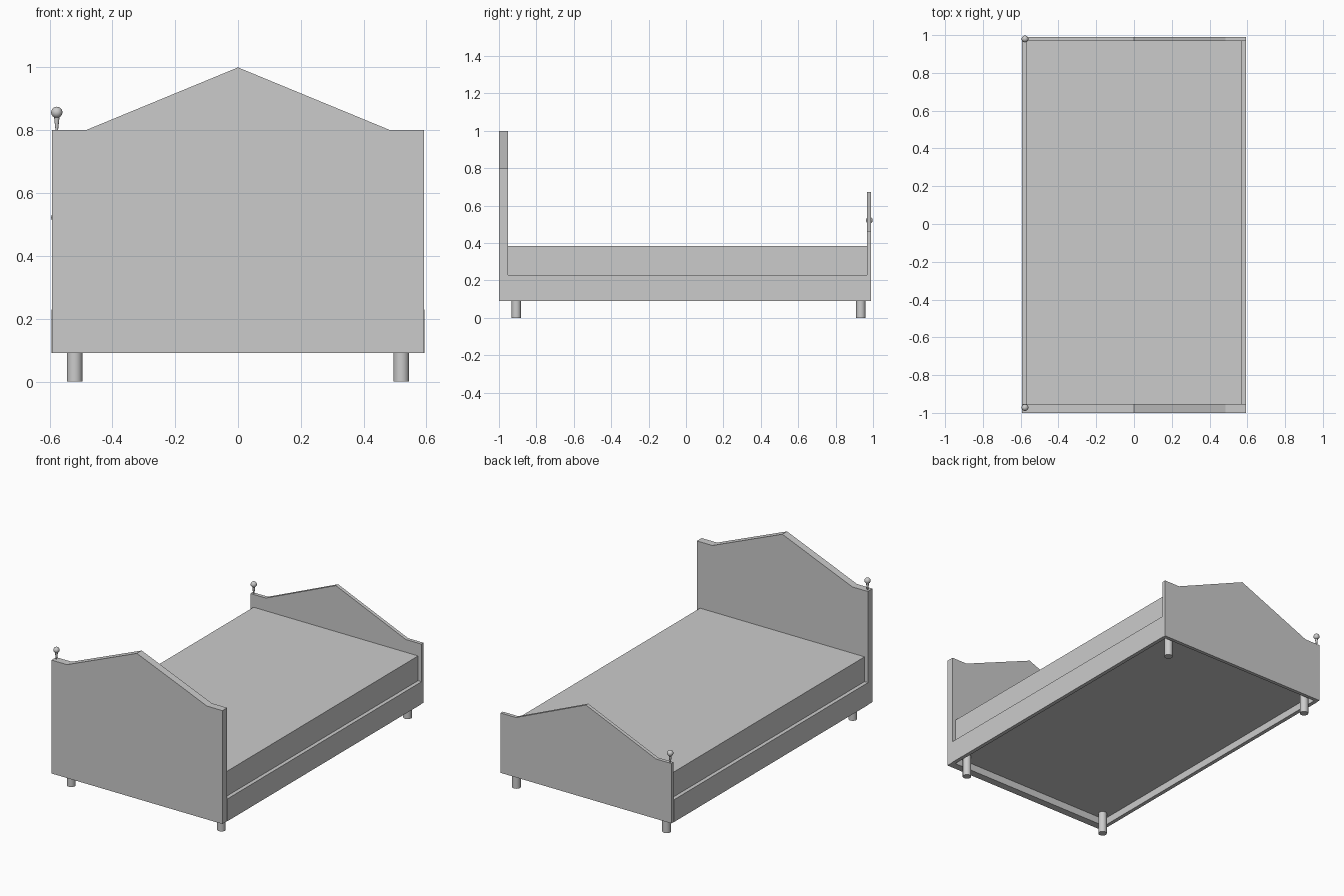
import bpy, math

if "Cube" in bpy.data.objects:
    bpy.data.objects.remove(bpy.data.objects["Cube"])

def box(name, x0, x1, y0, y1, z0, z1):
    bpy.ops.mesh.primitive_cube_add(size=1, location=((x0+x1)/2, (y0+y1)/2, (z0+z1)/2))
    o = bpy.context.object
    o.name = name
    o.scale = (x1-x0, y1-y0, z1-z0)
    bpy.ops.object.transform_apply(location=False, rotation=False, scale=True)
    return o

def cone(name, x, y, z0, z1, r0, r1, n=16):
    bpy.ops.mesh.primitive_cone_add(vertices=n, radius1=r0, radius2=r1, depth=z1-z0,
                                    location=(x, y, (z0+z1)/2))
    o = bpy.context.object
    o.name = name
    bpy.ops.object.shade_smooth_by_angle(angle=math.radians(40))
    return o

def end_board(name, y0, y1, top, peak):
    # flat panel with a triangular gable standing on it
    box(name, -0.592, 0.592, y0, y1, 0.09, top)
    p = [(-0.485, top), (0.485, top), (0, peak)]
    verts = [(x, y, z) for y in (y0, y1) for x, z in p]
    faces = [(0, 1, 2), (5, 4, 3), (0, 3, 4, 1), (1, 4, 5, 2), (2, 5, 3, 0)]
    me = bpy.data.meshes.new(name + "_gable")
    me.from_pydata(verts, [], faces)
    bpy.context.collection.objects.link(bpy.data.objects.new(name + "_gable", me))

def finial(name, y, z):
    # small ball on a tapered stem, left side only
    cone(name + "_stem", -0.577, y, z, z + 0.045, 0.004, 0.009)
    bpy.ops.mesh.primitive_uv_sphere_add(segments=24, ring_count=12, radius=0.018,
                                         location=(-0.577, y, z + 0.057))
    bpy.context.object.name = name + "_ball"
    bpy.ops.object.shade_smooth()

# head and foot boards
end_board("headboard", -1.0, -0.953, 0.80, 1.0)
end_board("footboard", 0.968, 0.99, 0.465, 0.673)
finial("head_finial", -0.972, 0.80)
finial("foot_finial", 0.98, 0.465)

# side rails
for s, side in ((-1, "left"), (1, "right")):
    xs = sorted((s*0.57, s*0.594))
    box(side + "_rail", xs[0], xs[1], -0.953, 0.968, 0.09, 0.23)
# mattress
box("mattress", -0.57, 0.57, -0.953, 0.968, 0.135, 0.385)

# legs
for x in (-0.52, 0.52):
    for y in (-0.907, 0.935):
        cone("leg", x, y, 0, 0.135, 0.025, 0.025)
